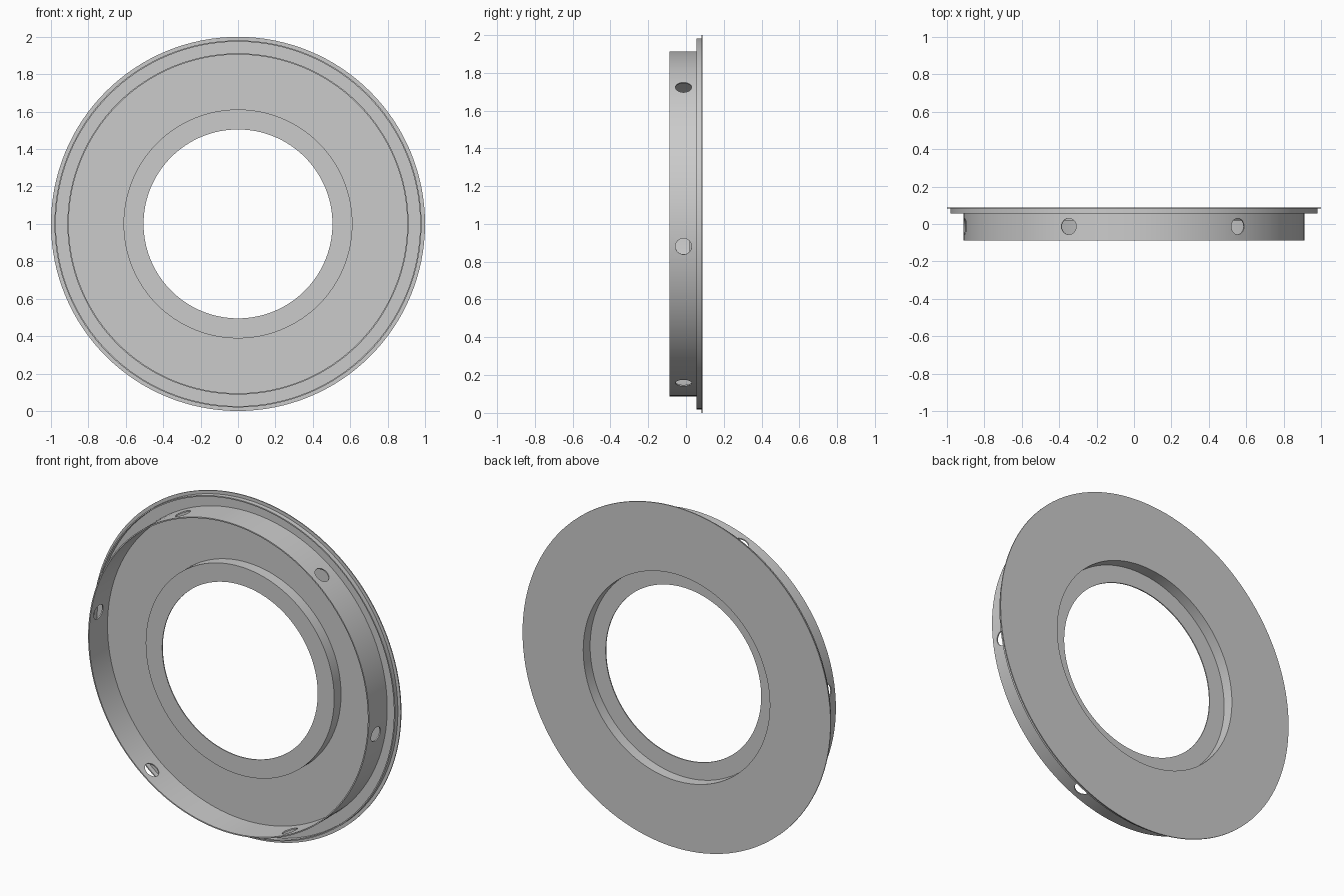
import bpy, bmesh
from math import sin, cos, pi, radians
from mathutils import Matrix

if "Cube" in bpy.data.objects:
    bpy.data.objects.remove(bpy.data.objects["Cube"])

SEG = 128
CENTRE_Z = 1.0

# Closed sheet-metal section as (radius, y): recessed inner collar, back plate, rim lip, wall
PROFILE = [(.505, .024), (.606, .024), (.606, .088), (1, .088), (1, .082),
           (.981, .082), (.981, .055), (.974, .055), (.974, .082), (.912, .082),
           (.912, -.088), (.905, -.088), (.905, .082), (.612, .082),
           (.612, .018), (.505, .018)]


def make_object(name, bm):
    bmesh.ops.recalc_face_normals(bm, faces=bm.faces)
    mesh = bpy.data.meshes.new(name)
    bm.to_mesh(mesh)
    bm.free()
    obj = bpy.data.objects.new(name, mesh)
    bpy.context.collection.objects.link(obj)
    return obj


# Ring: section turned around the y axis
bm = bmesh.new()
rings = [[bm.verts.new((r * cos(2 * pi * i / SEG), y, CENTRE_Z + r * sin(2 * pi * i / SEG)))
          for r, y in PROFILE] for i in range(SEG)]
n = len(PROFILE)
for i in range(SEG):
    a, b = rings[i], rings[(i + 1) % SEG]
    for j in range(n):
        k = (j + 1) % n
        bm.faces.new((a[j], a[k], b[k], b[j]))
ring = make_object("flanged_ring", bm)

# Six radial screw holes through the wall
bm = bmesh.new()
for i in range(6):
    angle = radians(52.5 + 60 * i)
    place = (Matrix.Translation((0, -.013, CENTRE_Z)) @ Matrix.Rotation(pi / 2 - angle, 4, 'Y')
             @ Matrix.Translation((0, 0, .91)))
    bmesh.ops.create_cone(bm, cap_ends=True, segments=32, radius1=.043, radius2=.043,
                          depth=.1, matrix=place)
cutter = make_object("hole_cutter", bm)
cutter.hide_render = True

cut = ring.modifiers.new("screw_holes", 'BOOLEAN')
cut.operation = 'DIFFERENCE'
cut.solver = 'EXACT'
cut.object = cutter
bpy.context.view_layer.objects.active = ring
ring.select_set(True)
bpy.ops.object.modifier_apply(modifier=cut.name)
bpy.data.objects.remove(cutter)

bpy.ops.object.shade_smooth_by_angle(angle=radians(30))
